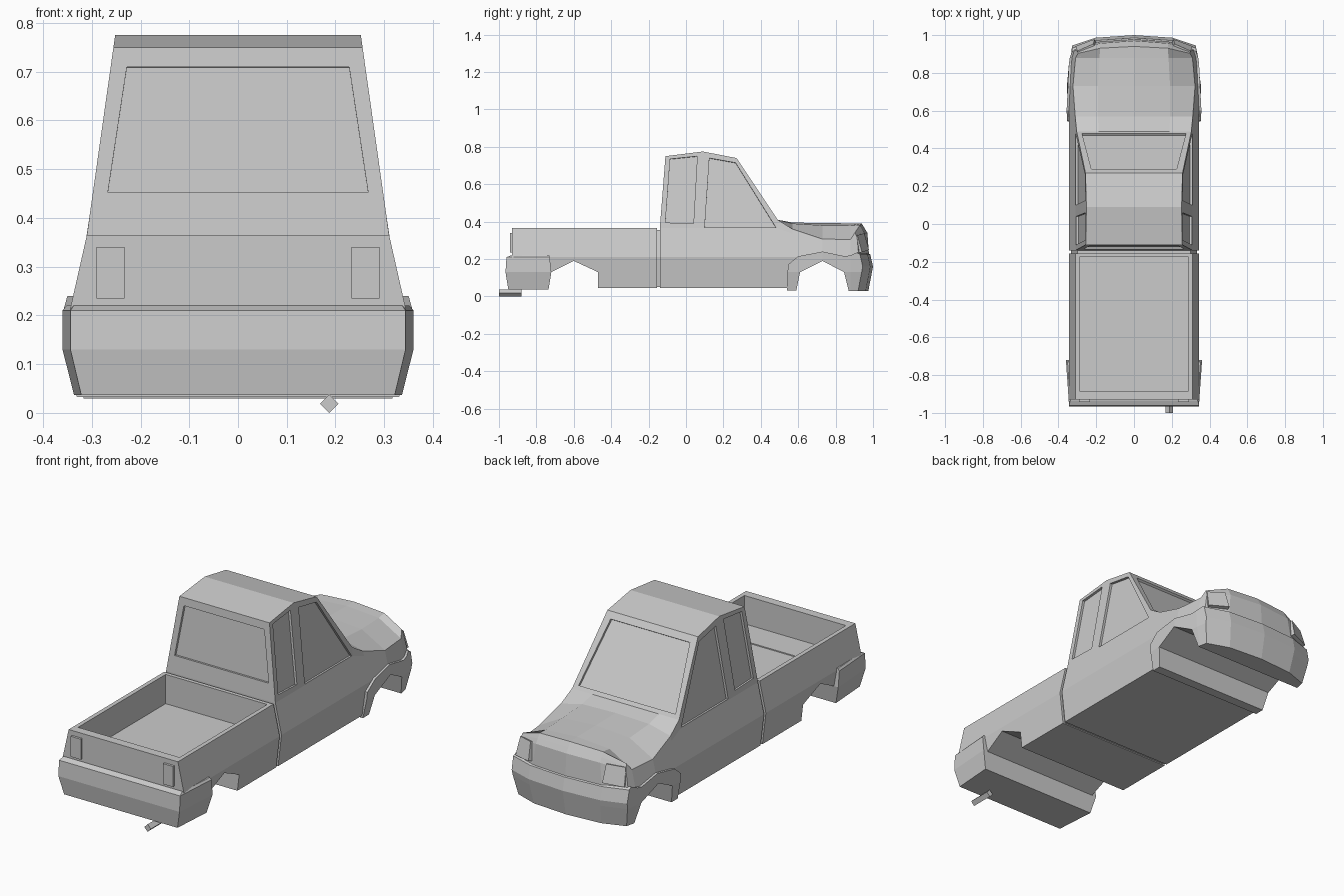
import bpy, bmesh
from mathutils import Vector

if "Cube" in bpy.data.objects:
    bpy.data.objects.remove(bpy.data.objects["Cube"])


def lerp(table, t):
    """Piecewise linear lookup."""
    if t <= table[0][0]:
        return table[0][1]
    for (a, va), (b, vb) in zip(table, table[1:]):
        if t <= b:
            return va + (vb - va) * (t - a) / (b - a)
    return table[-1][1]


def finish(name, bm):
    bmesh.ops.recalc_face_normals(bm, faces=bm.faces)
    mesh = bpy.data.meshes.new(name)
    bm.to_mesh(mesh)
    bm.free()
    ob = bpy.data.objects.new(name, mesh)
    bpy.context.collection.objects.link(ob)
    return ob


def prism(name, pts, n, out, depth):
    """Slab following a flat polygon, reaching out along n and depth behind it."""
    n = Vector(n).normalized()
    bm = bmesh.new()
    a = [bm.verts.new(Vector(p) + n * out) for p in pts]
    b = [bm.verts.new(Vector(p) - n * depth) for p in pts]
    bm.faces.new(a)
    bm.faces.new(b[::-1])
    for i in range(len(pts)):
        j = (i + 1) % len(pts)
        bm.faces.new((a[i], b[i], b[j], a[j]))
    return finish(name, bm)


def shell(name, profile, widths, taper, xs=(), ys=(), zs=(), hood=None, nose=False):
    """Side profile (y, z) extruded over x, cut into bands, then shaped by height and length."""
    bm = bmesh.new()
    face = bm.faces.new([bm.verts.new((-1, y, z)) for y, z in profile])
    ext = bmesh.ops.extrude_face_region(bm, geom=[face], use_keep_orig=True)
    for v in ext["geom"]:
        if isinstance(v, bmesh.types.BMVert):
            v.co.x = 1
    for axis, cuts in enumerate((xs, ys, zs)):
        for c in cuts:
            co, no = Vector(), Vector()
            co[axis], no[axis] = c, 1
            bmesh.ops.bisect_plane(bm, geom=bm.verts[:] + bm.edges[:] + bm.faces[:],
                                   dist=1e-5, plane_co=co, plane_no=no)
    for v in bm.verts:
        u, y, z = v.co
        a = abs(u)
        if hood and z > 0.22:
            side = lerp([(0, 0), (0.62, 0.15), (1, 1)], a)
            z = 0.22 + (z - 0.22) * (1 - side * (1 - lerp(hood, y)))
        x = u * lerp(widths, z) * lerp(taper, y)
        if nose:
            y -= lerp([(0, 0), (0.62, 0.014), (1, 0.055)], a) * lerp([(0.88, 0), (0.97, 1)], y)
        v.co = (x, y, z)
    return finish(name, bm)


def cut(ob, cutter):
    mod = ob.modifiers.new("cut", "BOOLEAN")
    mod.operation, mod.solver, mod.object = "DIFFERENCE", "EXACT", cutter
    bpy.context.view_layer.objects.active = ob
    bpy.ops.object.modifier_apply(modifier=mod.name)
    bpy.data.objects.remove(cutter)


BODY_W = [(0.04, 0.325), (0.21, 0.345), (0.365, 0.31), (0.775, 0.252)]
FRONT_TAPER = [(0.73, 1), (0.97, 0.93)]

# Cab and hood
cab = shell("cab_and_hood",
            [(-0.14, 0.045), (-0.14, 0.365), (-0.11, 0.75), (0.09, 0.775), (0.27, 0.74),
             (0.49, 0.41), (0.57, 0.395), (0.94, 0.39), (0.97, 0.34), (0.98, 0.2),
             (0.58, 0.2), (0.58, 0.045)],
            BODY_W, FRONT_TAPER, xs=(-0.62, 0, 0.62), ys=(0.49, 0.57, 0.73, 0.88), zs=(0.21, 0.365),
            hood=[(0.49, 1), (0.57, 0.8), (0.73, 0.5), (0.88, 0.5), (0.95, 0.75)], nose=True)

# Recessed side windows, rear window and windshield
side_windows = ([(-0.11, 0.395), (0.04, 0.39), (0.06, 0.75), (-0.085, 0.735)],
                [(0.10, 0.37), (0.48, 0.37), (0.265, 0.715), (0.125, 0.74)])
for s in (-1, 1):
    for win in side_windows:
        pts = [(s * lerp(BODY_W, z), y, z) for y, z in win]
        cut(cab, prism("window_cutter", pts, (s, 0, 0.14), 0.03, 0.012))
rear = [(x, -0.14 + (z - 0.365) * 0.078, z) for x, z in
        ((-0.267, 0.452), (0.267, 0.452), (0.228, 0.71), (-0.228, 0.71))]
cut(cab, prism("window_cutter", rear, (0, -1, 0.078), 0.03, 0.012))
front = [(x, y, 0.74 - (y - 0.27) * 1.5) for x, y in
         ((-0.275, 0.478), (0.275, 0.478), (0.225, 0.29), (-0.225, 0.29))]
cut(cab, prism("window_cutter", front, (0, 1.5, 1), 0.03, 0.012))

# Cargo bed with full-width wheel arch
bed = shell("cargo_bed",
            [(-0.93, 0.1), (-0.76, 0.1), (-0.72, 0.13), (-0.60, 0.19), (-0.47, 0.13),
             (-0.47, 0.045), (-0.155, 0.045), (-0.155, 0.365), (-0.93, 0.365)],
            BODY_W, [(-0.93, 1), (-0.15, 1)], zs=(0.13, 0.21))
cut(bed, prism("bed_cutter", [(-0.288, -0.885, 0.4), (0.288, -0.885, 0.4),
                              (0.288, -0.175, 0.4), (-0.288, -0.175, 0.4)], (0, 0, 1), 0, 0.185))

# Filler inside the seam between cab and bed
shell("seam_filler", [(-0.17, 0.05), (-0.12, 0.05), (-0.12, 0.355), (-0.17, 0.355)],
      [(z, w - 0.012) for z, w in BODY_W], [(0, 1)], zs=(0.21,))

# Bumpers; the front one carries the wheel arch flares
shell("rear_bumper",
      [(-0.935, 0.22), (-0.96, 0.21), (-0.965, 0.13), (-0.95, 0.037), (-0.735, 0.037),
       (-0.72, 0.13), (-0.73, 0.22)],
      [(0.03, 0.335), (0.13, 0.36), (0.21, 0.36), (0.22, 0.352)], [(-0.95, 0.955), (-0.73, 1)],
      zs=(0.13, 0.21))
shell("front_bumper_and_arches",
      [(0.54, 0.033), (0.545, 0.17), (0.60, 0.215), (0.73, 0.24), (0.85, 0.215), (0.965, 0.235),
       (0.985, 0.225), (1.0, 0.16), (0.975, 0.03), (0.87, 0.03), (0.845, 0.13), (0.73, 0.19),
       (0.61, 0.13), (0.59, 0.033)],
      [(0.03, 0.33), (0.13, 0.35), (0.215, 0.357), (0.24, 0.35)], FRONT_TAPER,
      xs=(-0.62, 0, 0.62), ys=(0.73, 0.88), zs=(0.13,), nose=True)

# Headlights and tail lights
for s, side in ((-1, "left"), (1, "right")):
    quad = [Vector((s * x, y, z)) for x, y, z in
            ((0.205, 0.968, 0.245), (0.305, 0.93, 0.235), (0.295, 0.905, 0.325), (0.21, 0.943, 0.335))]
    n = (quad[1] - quad[0]).cross(quad[3] - quad[0])
    prism("headlight_" + side, quad, n if n.y > 0 else -n, 0.012, 0.03)
    prism("tail_light_" + side, [(s * x, -0.93, z) for x, z in
          ((0.233, 0.235), (0.29, 0.235), (0.29, 0.34), (0.233, 0.34))], (0, -1, 0), 0.012, 0.01)

# Square exhaust pipe
prism("exhaust_pipe", [(0.187 + dx, -1, 0.019 + dz) for dx, dz in
      ((0.019, 0), (0, 0.019), (-0.019, 0), (0, -0.019))], (0, -1, 0), 0, 0.12)
